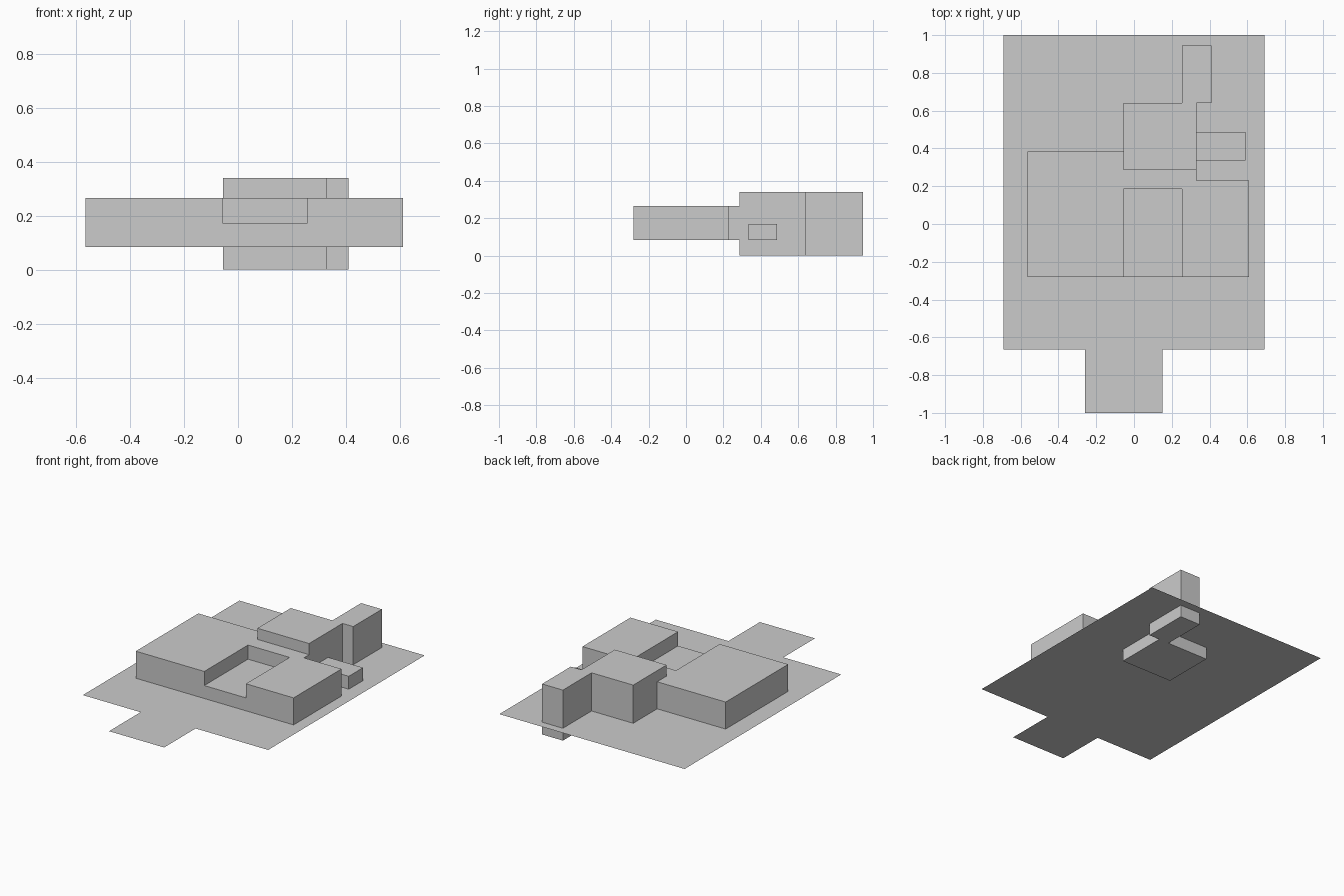
import bpy
import bmesh

if "Cube" in bpy.data.objects:
    bpy.data.objects.remove(bpy.data.objects["Cube"])

GROUND = 0.083

grey = bpy.data.materials.new("light_grey")
grey.diffuse_color = (0.6, 0.6, 0.6, 1.0)
grey.use_nodes = True
grey.node_tree.nodes["Principled BSDF"].inputs["Base Color"].default_value = grey.diffuse_color


def extrude_outline(name, outline, z0, z1=None):
    """Closed prism from a counter-clockwise outline, or a flat sheet without z1."""
    bm = bmesh.new()
    face = bm.faces.new([bm.verts.new((x, y, z0)) for x, y in outline])
    if z1 is not None:
        res = bmesh.ops.extrude_face_region(bm, geom=[face], use_keep_orig=True)
        for v in res["geom"]:
            if isinstance(v, bmesh.types.BMVert):
                v.co.z = z1
        bmesh.ops.recalc_face_normals(bm, faces=bm.faces[:])
    mesh = bpy.data.meshes.new(name)
    bm.to_mesh(mesh)
    bm.free()
    mesh.materials.append(grey)
    obj = bpy.data.objects.new(name, mesh)
    bpy.context.collection.objects.link(obj)
    return obj


def rect(x0, x1, y0, y1):
    return [(x0, y0), (x1, y0), (x1, y1), (x0, y1)]


def open_bottom(obj):
    """Remove the faces resting on the ground sheet."""
    bm = bmesh.new()
    bm.from_mesh(obj.data)
    low = [f for f in bm.faces if all(abs(v.co.z - GROUND) < 1e-4 for v in f.verts)]
    bmesh.ops.delete(bm, geom=low, context="FACES")
    bm.to_mesh(obj.data)
    bm.free()


# Ground sheet with the driveway tab at the front
extrude_outline("ground_sheet", [
    (-0.69, -0.665), (-0.26, -0.665), (-0.26, -1.0), (0.15, -1.0),
    (0.15, -0.665), (0.69, -0.665), (0.69, 1.0), (-0.69, 1.0)], GROUND)

# Main low building, stepped along the back
main = extrude_outline("main_building", [
    (-0.565, -0.28), (0.61, -0.28), (0.61, 0.23), (0.33, 0.23),
    (0.33, 0.285), (-0.055, 0.285), (-0.055, 0.385), (-0.565, 0.385)],
    GROUND, 0.265)

# Recessed terrace, open to the front
cutter = extrude_outline("terrace_cutter", rect(-0.055, 0.255, -0.4, 0.185), 0.17, 0.4)
cutter.hide_render = True
cutter.hide_viewport = False
mod = main.modifiers.new("terrace", "BOOLEAN")
mod.operation = "DIFFERENCE"
mod.solver = "EXACT"
mod.object = cutter
bpy.context.view_layer.objects.active = main
bpy.ops.object.modifier_apply(modifier=mod.name)
bpy.data.objects.remove(cutter)
open_bottom(main)

# Tall rear building with its narrow back wing, reaching below the ground sheet
extrude_outline("rear_building", [
    (-0.055, 0.285), (0.33, 0.285), (0.33, 0.64), (0.41, 0.64),
    (0.41, 0.945), (0.255, 0.945), (0.255, 0.64), (-0.055, 0.64)], 0.0, 0.34)

# Small low annex on the right side
annex = extrude_outline("side_annex", rect(0.33, 0.59, 0.335, 0.487), GROUND, 0.17)
open_bottom(annex)
